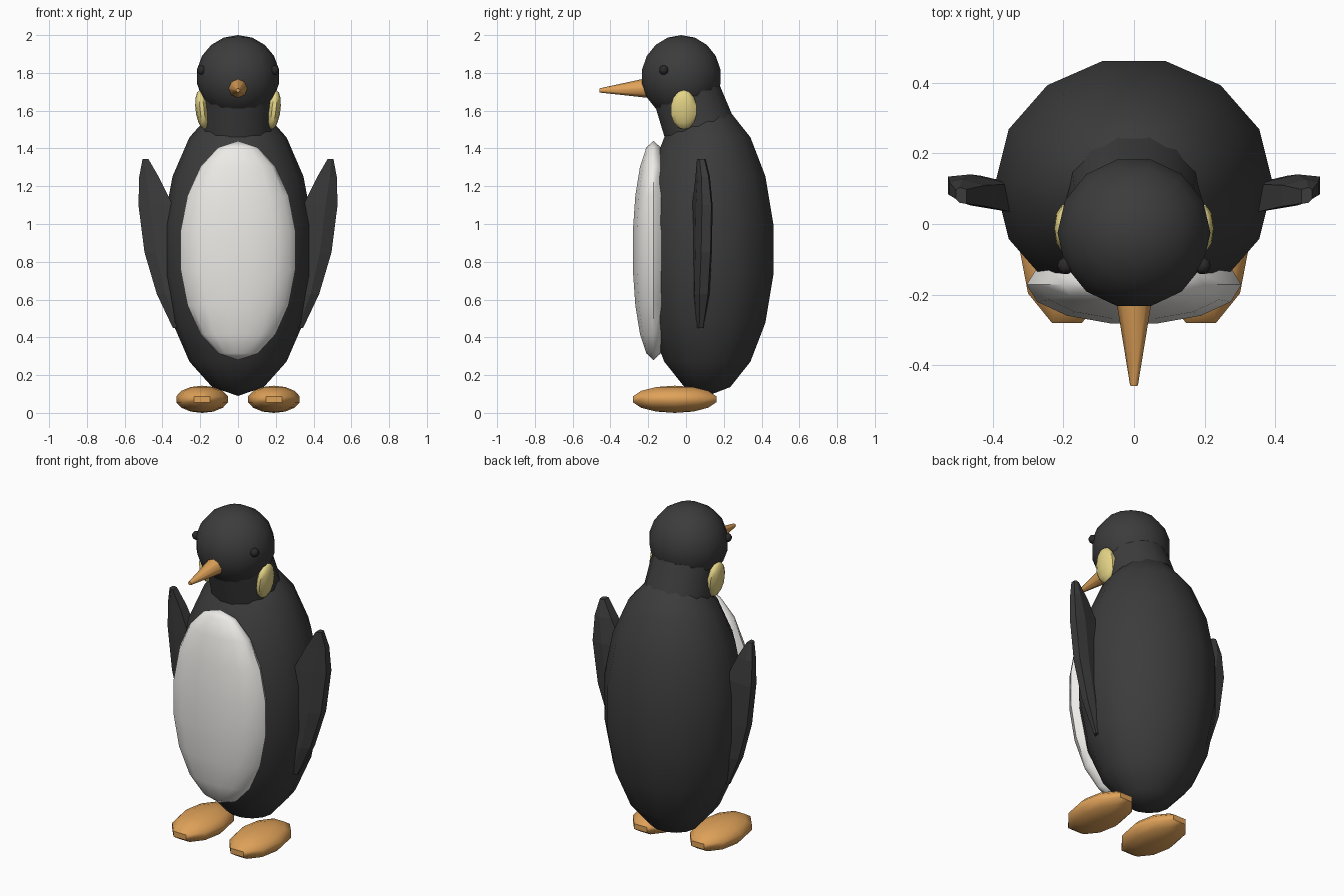
import bpy, bmesh
from math import sin, cos, pi, radians
from mathutils import Vector

if "Cube" in bpy.data.objects:
    bpy.data.objects.remove(bpy.data.objects["Cube"])


def material(name, rgb):
    m = bpy.data.materials.new(name)
    m.diffuse_color = (*rgb, 1)
    m.use_nodes = True
    m.node_tree.nodes["Principled BSDF"].inputs["Base Color"].default_value = m.diffuse_color
    return m


black = material("black", (0.045, 0.045, 0.045))
eye_black = material("eye_black", (0.025, 0.022, 0.022))
white = material("white", (0.84, 0.83, 0.8))
orange = material("orange", (0.74, 0.36, 0.1))
yellow = material("yellow", (0.78, 0.66, 0.24))


def loft(name, rings, mat, smooth=True):
    """Skin a list of rings (single points become poles), capping open ends."""
    bm = bmesh.new()
    vs = [[bm.verts.new(p) for p in r] for r in rings]
    for a, b in zip(vs, vs[1:]):
        n = max(len(a), len(b))
        for i in range(n):
            j = (i + 1) % n
            if len(a) == 1:
                bm.faces.new((a[0], b[j], b[i]))
            elif len(b) == 1:
                bm.faces.new((a[i], a[j], b[0]))
            else:
                bm.faces.new((a[i], a[j], b[j], b[i]))
    for end in (vs[0], vs[-1]):
        if len(end) > 2:
            bm.faces.new(end)
    bmesh.ops.recalc_face_normals(bm, faces=bm.faces)
    me = bpy.data.meshes.new(name)
    bm.to_mesh(me)
    bm.free()
    me.materials.append(mat)
    ob = bpy.data.objects.new(name, me)
    bpy.context.collection.objects.link(ob)
    if smooth:
        bpy.ops.object.select_all(action='DESELECT')
        ob.select_set(True)
        bpy.context.view_layer.objects.active = ob
        bpy.ops.object.shade_smooth_by_angle(angle=radians(50))
    return ob


def ellipsoid(name, centre, radii, mat, seg=14, bands=9, tilt=0):
    rings = []
    for k in range(bands + 1):
        t = -pi / 2 + pi * k / bands
        n = 1 if k in (0, bands) else seg
        w = 0 if n == 1 else cos(t)
        rings.append([(radii[0] * w * cos(2 * pi * i / seg),
                       radii[1] * w * sin(2 * pi * i / seg),
                       radii[2] * sin(t)) for i in range(n)])
    ob = loft(name, rings, mat)
    ob.location = centre
    ob.rotation_euler.y = tilt
    return ob


def cone(name, a, b, ra, rb, seg, mat):
    a, b = Vector(a), Vector(b)
    q = (b - a).to_track_quat('Z', 'Y')
    rings = [[c + q @ Vector((r * cos(2 * pi * i / seg), r * sin(2 * pi * i / seg), 0))
              for i in range(seg)] for c, r in ((a, ra), (b, rb))]
    return loft(name, rings, mat)


# Body, belly, neck, head and beak
ellipsoid("body", (0, 0.113, 0.865), (0.40, 0.364, 0.775), black)
ellipsoid("belly", (0, -0.172, 0.86), (0.309, 0.114, 0.58), white)
cone("neck", (0, 0.09, 1.45), (0, -0.018, 1.75), 0.197, 0.18, 14, black)
ellipsoid("head", (0, -0.025, 1.78), (0.22, 0.216, 0.22), black)
cone("beak", (0, -0.17, 1.722), (0, -0.458, 1.707), 0.058, 0.011, 8, orange)

# Flipper stations: z, inner x, outer x, thickness factor, centre y at x = 0.52
stations = [(0.45, 0.27, 0.345, 0.4, 0.115), (0.63, 0.30, 0.43, 0.9, 0.112),
            (0.85, 0.32, 0.495, 1, 0.11), (1.10, 0.345, 0.527, 1, 0.108),
            (1.25, 0.42, 0.523, 0.75, 0.10), (1.345, 0.475, 0.505, 0.5, 0.087)]


def flipper_ring(s, z, xi, xo, t, yc):
    mid = xi + 0.65 * (xo - xi)
    pts = [(xi, -0.04), (mid, -0.044), (xo, -0.025),
           (xo, 0.025), (mid, 0.044), (xi, 0.04)]
    return [(s * x, yc + 0.2 * (x - 0.52) + t * h, z) for x, h in pts]


# Mirrored parts
for s, side in ((-1, "left"), (1, "right")):
    loft(side + "_flipper", [flipper_ring(s, *st) for st in stations], black, False)
    ellipsoid(side + "_foot", (s * 0.19, -0.06, 0.072), (0.14, 0.238, 0.072),
              orange, 10, 7)
    ellipsoid(side + "_eye", (s * 0.193, -0.118, 1.815), (0.025,) * 3, eye_black, 10, 7)
    ellipsoid(side + "_cheek_patch", (s * 0.19, -0.012, 1.605), (0.035, 0.073, 0.105),
              yellow, 10, 7, s * radians(7))
